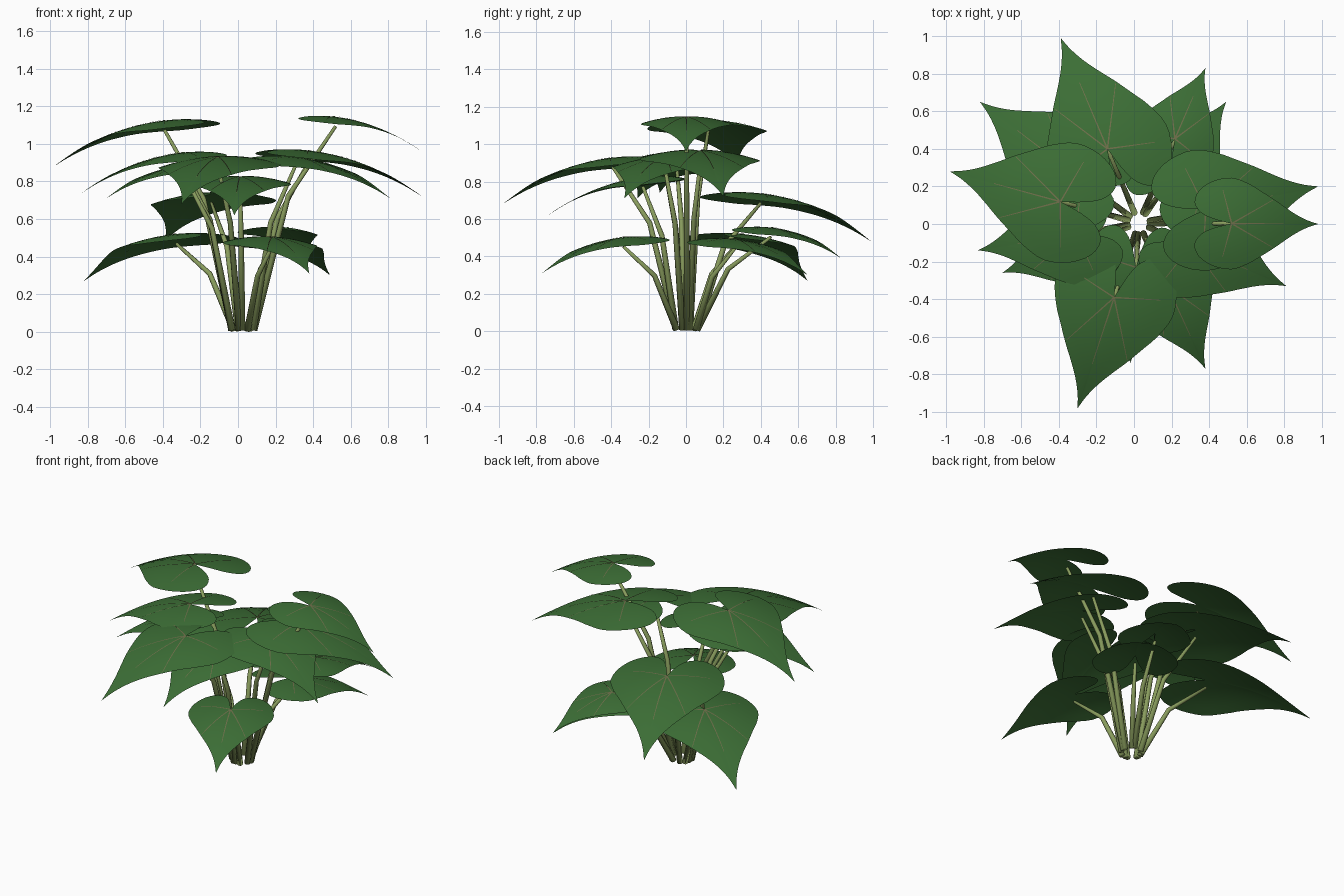
import bpy, bmesh, math
from mathutils import Vector

if "Cube" in bpy.data.objects:
    bpy.data.objects.remove(bpy.data.objects["Cube"])


def material(name, rgb):
    m = bpy.data.materials.new(name)
    m.diffuse_color = (*rgb, 1)
    m.use_nodes = True
    m.node_tree.nodes["Principled BSDF"].inputs["Base Color"].default_value = m.diffuse_color
    return m


LEAF = material("leaf green", (0.045, 0.155, 0.036))
STEM = material("stem olive", (0.25, 0.335, 0.11))
VEIN = material("vein olive brown", (0.16, 0.16, 0.07))

CENTRE = Vector((0.025, 0.005, 0))

# Each leaf: tip x, y, z and length from stem joint to tip
LEAVES = [
    (-0.39, 0.99, 0.48, 0.64), (-0.82, 0.65, 0.27, 0.62), (0.38, 0.83, 0.39, 0.41),
    (0.49, 0.65, 0.30, 0.48), (0.98, 0.20, 0.72, 0.61), (0.98, 0.00, 0.96, 0.46),
    (0.81, -0.33, 0.71, 0.55), (0.38, -0.77, 0.31, 0.48), (-0.30, -0.98, 0.68, 0.62),
    (-0.70, -0.26, 0.71, 0.44), (-0.83, -0.14, 0.74, 0.53), (-0.98, 0.28, 0.88, 0.61),
    (-0.02, -0.74, 0.62, 0.51),
]

# Half outline of the heart-shaped blade: along, across (unit length)
HALF = [(-0.02, 0.004), (-0.2, 0.05), (-0.35, 0.12), (-0.43, 0.24), (-0.38, 0.38),
        (-0.22, 0.49), (0, 0.53), (0.2, 0.46), (0.35, 0.37), (0.5, 0.275),
        (0.62, 0.19), (0.75, 0.105), (0.88, 0.04), (1, 0)]


def smooth_curve(pts, n=3):
    """Catmull-Rom curve through the points."""
    p = [Vector(q) for q in pts]
    p = [p[0] * 2 - p[1]] + p + [p[-1] * 2 - p[-2]]
    out = []
    for a, b, c, d in zip(p, p[1:], p[2:], p[3:]):
        for i in range(n):
            t = i / n
            out.append(0.5 * (2 * b + (c - a) * t + (2 * a - 5 * b + 4 * c - d) * t * t
                              + (3 * b - a - 3 * c + d) * t ** 3))
    return out + [p[-2]]


SIDE = smooth_curve(HALF)
OUTLINE = SIDE + [Vector((v.x, -v.y)) for v in reversed(SIDE[:-1])]


def bend(u, v):
    """Arched blade surface in unit leaf space."""
    return Vector((u, v, -(0.12 * u + 0.28 * u * u + 0.3 * v * v)))


def add_object(name, bm, mat):
    me = bpy.data.meshes.new(name)
    bm.to_mesh(me)
    bm.free()
    me.materials.append(mat)
    for f in me.polygons:
        f.use_smooth = True
    ob = bpy.data.objects.new(name, me)
    bpy.context.collection.objects.link(ob)
    return ob


def make_blade(place):
    bm = bmesh.new()
    hub = bm.verts.new(place(bend(0, 0)))
    rings = [[bm.verts.new(place(bend(p.x * s, p.y * s))) for p in OUTLINE]
             for s in (0.2, 0.4, 0.6, 0.8, 1.0)]
    for i in range(len(OUTLINE) - 1):
        bm.faces.new((hub, rings[0][i + 1], rings[0][i]))
        for a, b in zip(rings, rings[1:]):
            bm.faces.new((a[i], a[i + 1], b[i + 1], b[i]))
    bmesh.ops.recalc_face_normals(bm, faces=bm.faces)
    if sum(f.normal.z for f in bm.faces) < 0:
        bmesh.ops.reverse_faces(bm, faces=bm.faces)
    add_object("leaf_blade", bm, LEAF)


def make_veins(place, length):
    bm = bmesh.new()
    for deg, reach in ((0, 0.6), (30, 0.55), (-30, 0.55), (105, 0.4), (-105, 0.4)):
        a = math.radians(deg)
        prev = None
        for i in range(9):
            r = reach * i / 8
            w = 0.004 / length * (1 - 0.6 * i / 8)
            row = []
            for s in (-1, 1):
                q = bend(r * math.cos(a) - s * w * math.sin(a),
                         r * math.sin(a) + s * w * math.cos(a))
                q.z += 0.003 / length
                row.append(bm.verts.new(place(q)))
            if prev:
                bm.faces.new((prev[0], row[0], row[1], prev[1]))
            prev = row
    add_object("leaf_veins", bm, VEIN)


def make_stem(points, radii, sides=8):
    bm = bmesh.new()
    rings = []
    for i, (p, r) in enumerate(zip(points, radii)):
        d = (points[min(i + 1, len(points) - 1)] - points[max(i - 1, 0)]).normalized()
        x = d.cross(Vector((0, 1, 0.1))).normalized()
        y = d.cross(x)
        rings.append([bm.verts.new(p + r * (x * math.cos(k * math.tau / sides)
                                            + y * math.sin(k * math.tau / sides)))
                      for k in range(sides)])
    for a, b in zip(rings, rings[1:]):
        for k in range(sides):
            j = (k + 1) % sides
            bm.faces.new((a[k], a[j], b[j], b[k]))
    bm.faces.new(rings[0])
    bm.faces.new(rings[-1])
    bmesh.ops.recalc_face_normals(bm, faces=bm.faces)
    add_object("stem", bm, STEM)


for tx, ty, tz, length in LEAVES:
    tip = Vector((tx, ty, tz))
    out = Vector((tx - CENTRE.x, ty - CENTRE.y, 0)).normalized()
    across = Vector((-out.y, out.x, 0))
    joint = tip - out * length + Vector((0, 0, 0.4 * length))

    def place(q):
        return joint + length * (out * q.x + across * q.y + Vector((0, 0, q.z)))

    make_blade(place)
    make_veins(place, length)

    # Stem: two nearly straight runs with a bend at two thirds height
    foot = CENTRE + out * 0.06 + Vector((0, 0, 0.008))
    top = joint - Vector((0, 0, 0.05))
    knee = foot.lerp(top, 0.42)
    knee.z = top.z * 0.66
    make_stem([foot, knee, top], [0.018, 0.014, 0.009])
